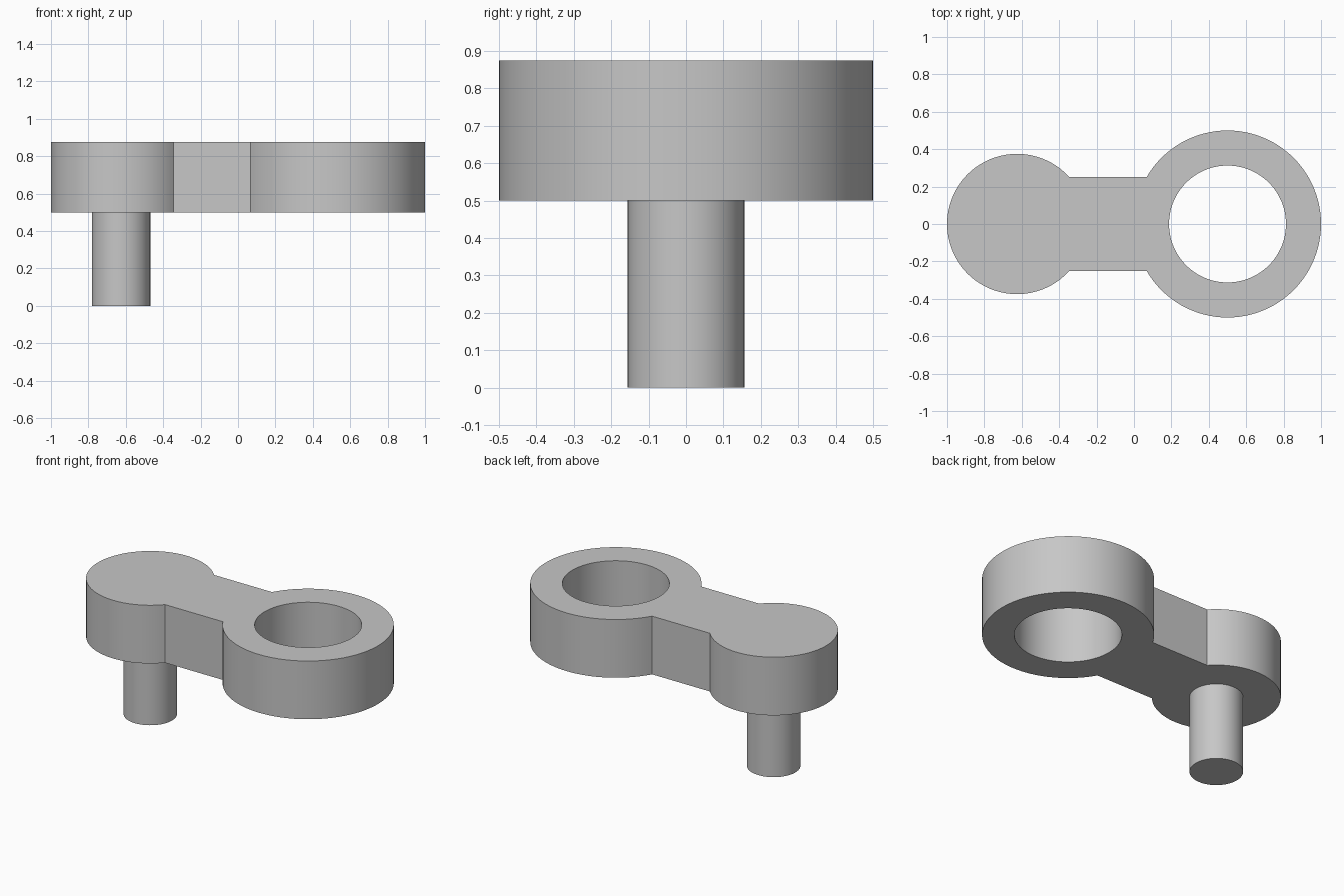
import bpy, bmesh, math
from mathutils import Vector

cube = bpy.data.objects.get("Cube")
if cube:
    bpy.data.objects.remove(cube, do_unlink=True)

SMALL_X, SMALL_R = -0.625, 0.375
BIG_X, BIG_R = 0.5, 0.5
HOLE_R, PIN_R, NECK = 0.3125, 0.156, 0.25
BOTTOM, TOP = 0.5, 0.875

grey = bpy.data.materials.new("plain grey")
grey.use_nodes = True
colour = (0.57, 0.57, 0.57, 1)
grey.diffuse_color = colour
grey.node_tree.nodes["Principled BSDF"].inputs["Base Color"].default_value = colour


def arc(cx, r, start, end, steps):
    """Points along an arc, both ends included."""
    angles = [start + (end - start) * i / steps for i in range(steps + 1)]
    return [(cx + r * math.cos(a), r * math.sin(a)) for a in angles]


def circle(cx, r, steps=96):
    return arc(cx, r, 0, 2 * math.pi, steps)[:-1]


def extruded(name, loops, z0, z1, keep_top=True):
    """Fill closed loops (inner ones become holes) and extrude upward."""
    bm = bmesh.new()
    edges = []
    for loop in loops:
        verts = [bm.verts.new((x, y, z0)) for x, y in loop]
        edges += [bm.edges.new((v, verts[i - 1])) for i, v in enumerate(verts)]
    bmesh.ops.triangle_fill(bm, use_beauty=True, edges=edges, normal=(0, 0, 1))
    result = bmesh.ops.extrude_face_region(bm, geom=bm.faces[:], use_keep_orig=True)
    new = result["geom"]
    bmesh.ops.translate(bm, vec=Vector((0, 0, z1 - z0)),
                        verts=[g for g in new if isinstance(g, bmesh.types.BMVert)])
    bmesh.ops.recalc_face_normals(bm, faces=bm.faces[:])
    if not keep_top:
        caps = [g for g in new if isinstance(g, bmesh.types.BMFace)]
        bmesh.ops.delete(bm, geom=caps, context="FACES_ONLY")
    mesh = bpy.data.meshes.new(name)
    bm.to_mesh(mesh)
    bm.free()
    mesh.materials.append(grey)
    obj = bpy.data.objects.new(name, mesh)
    bpy.context.collection.objects.link(obj)
    bpy.ops.object.select_all(action="DESELECT")
    obj.select_set(True)
    bpy.context.view_layer.objects.active = obj
    bpy.ops.object.shade_smooth_by_angle(angle=math.radians(30))
    return obj


# Link plate: two round ends joined by a straight neck, with a bored eye
a = math.asin(NECK / SMALL_R)
b = math.asin(NECK / BIG_R)
outline = (arc(SMALL_X, SMALL_R, a, 2 * math.pi - a, 72)
           + arc(BIG_X, BIG_R, b - math.pi, math.pi - b, 80))
extruded("link_plate", [outline, circle(BIG_X, HOLE_R)], BOTTOM, TOP)

# Pin below the small end, open where it meets the plate
extruded("pin", [circle(SMALL_X, PIN_R, 64)], 0, BOTTOM, keep_top=False)
